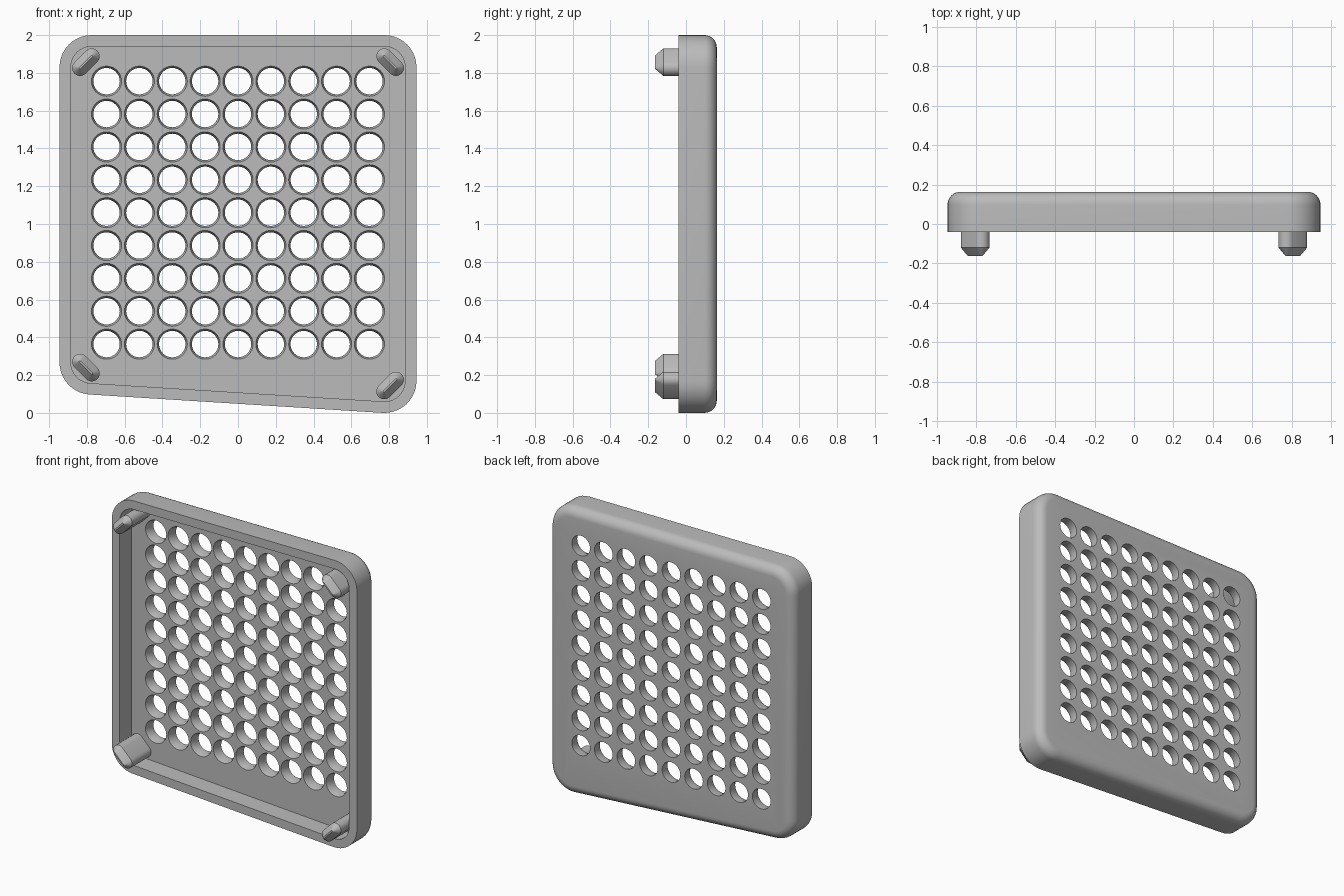
import bpy, bmesh
from math import sin, cos, radians, pi

if "Cube" in bpy.data.objects:
    bpy.data.objects.remove(bpy.data.objects["Cube"], do_unlink=True)

grey = bpy.data.materials.new("plain grey")
grey.use_nodes = True
grey.diffuse_color = (0.5, 0.5, 0.5, 1)
grey.node_tree.nodes["Principled BSDF"].inputs["Base Color"].default_value = (0.5, 0.5, 0.5, 1)


def loft(bm, rings):
    """Skin a stack of equal-length point rings and cap both ends."""
    loops = [[bm.verts.new(p) for p in ring] for ring in rings]
    for a, b in zip(loops, loops[1:]):
        for i in range(len(a)):
            j = (i + 1) % len(a)
            bm.faces.new((a[i], a[j], b[j], b[i]))
    bm.faces.new(loops[0][::-1])
    bm.faces.new(loops[-1])


def finish(name, bm):
    bmesh.ops.recalc_face_normals(bm, faces=bm.faces)
    mesh = bpy.data.meshes.new(name)
    bm.to_mesh(mesh)
    bm.free()
    mesh.materials.append(grey)
    obj = bpy.data.objects.new(name, mesh)
    bpy.context.collection.objects.link(obj)
    return obj


def smooth(obj):
    bpy.ops.object.select_all(action='DESELECT')
    obj.select_set(True)
    bpy.context.view_layer.objects.active = obj
    bpy.ops.object.shade_smooth_by_angle(angle=radians(30))


def arc(cx, cz, r, y, start, end, steps=10):
    turns = [radians(start + (end - start) * i / steps) for i in range(steps + 1)]
    return [(cx + r * cos(t), y, cz + r * sin(t)) for t in turns]


# Tray outline: rounded corners, bottom edge rising toward the right-hand side
CORNER, SLOPE = 0.17, 3.6
X, TOP, LOW, HIGH = 0.775, 1.83, 0.17, 0.267


def outline(inset, y):
    r = CORNER - inset
    return (arc(X, TOP, r, y, 0, 90) + arc(-X, TOP, r, y, 90, 180)
            + arc(-X, HIGH, r, y, 180, 270 - SLOPE) + arc(X, LOW, r, y, 270 - SLOPE, 360))


# Tray: floor, inner wall, front lip, outer wall, rounded back edge
FRONT, FLOOR, BACK, WALL, ROUND = -0.04, 0.09, 0.163, 0.06, 0.065
rings = [outline(WALL, FLOOR), outline(WALL, FRONT), outline(0, FRONT)]
for i in range(9):
    t = i / 8 * pi / 2
    rings.append(outline(ROUND * (1 - cos(t)), BACK - ROUND * (1 - sin(t))))
bm = bmesh.new()
loft(bm, rings)
tray = finish("tray", bm)

# Grid of round holes, widened on the inside
bm = bmesh.new()
for col in range(-4, 5):
    for row in range(-4, 5):
        x, z = col * 0.174, 1.06 + row * 0.174
        loft(bm, [arc(x, z, r, y, 0, 348.75, 31)
                  for r, y in ((0.08, 0.05), (0.08, FLOOR), (0.07, 0.12), (0.07, 0.2))])
cutter = finish("hole_cutter", bm)
cutter.hide_render = True
mod = tray.modifiers.new("holes", 'BOOLEAN')
mod.operation, mod.solver, mod.object = 'DIFFERENCE', 'EXACT', cutter
bpy.context.view_layer.objects.active = tray
bpy.ops.object.modifier_apply(modifier=mod.name)
bpy.data.objects.remove(cutter, do_unlink=True)
smooth(tray)


# Corner pegs: slot-shaped posts set diagonally, tapering to a ridge
def peg(name, cx, cz, angle):
    def slot(r, y):
        dx, dz = 0.044 * cos(radians(angle)), 0.044 * sin(radians(angle))
        return (arc(cx + dx, cz + dz, r, y, angle - 90, angle + 90)
                + arc(cx - dx, cz - dz, r, y, angle + 90, angle + 270))
    bm = bmesh.new()
    loft(bm, [slot(0.042, FLOOR + 0.01), slot(0.042, -0.12), slot(0.005, -0.163)])
    smooth(finish(name, bm))


for side, name in ((1, "left"), (-1, "right")):
    peg("upper_peg_" + name, side * 0.805, 1.857, -45 * side)
    peg("lower_peg_" + name, side * 0.805, 0.145 if side > 0 else 0.24, 45 * side)
